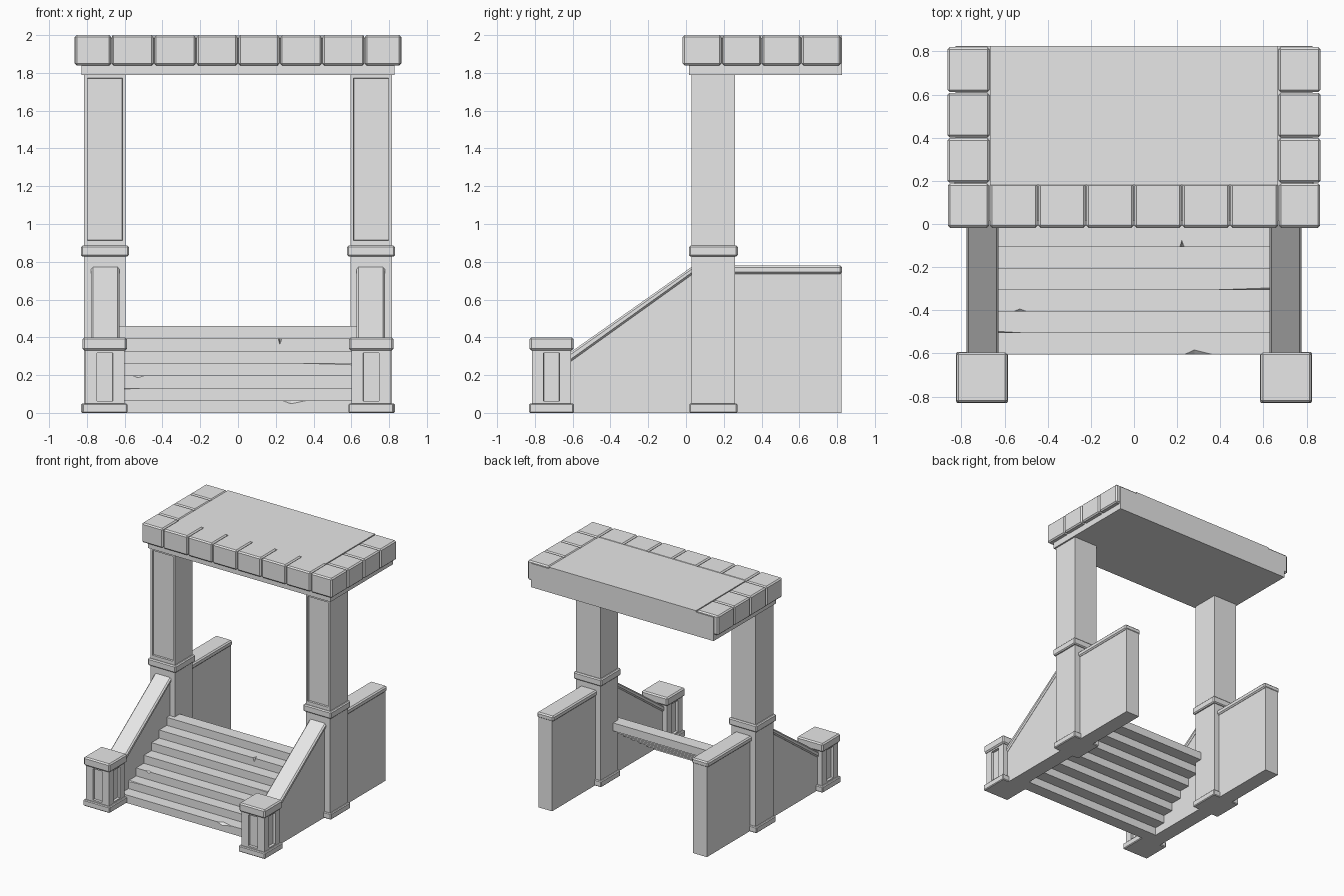
import bpy
import bmesh
from mathutils import Vector

if "Cube" in bpy.data.objects:
    bpy.data.objects.remove(bpy.data.objects["Cube"], do_unlink=True)

stone = bpy.data.materials.new("grey stone")
stone.use_nodes = True
grey = (0.8, 0.8, 0.8, 1)
stone.diffuse_color = grey
stone.node_tree.nodes["Principled BSDF"].inputs["Base Color"].default_value = grey


def finish(name, bm, bevel=0):
    bmesh.ops.recalc_face_normals(bm, faces=bm.faces)
    mesh = bpy.data.meshes.new(name)
    bm.to_mesh(mesh)
    bm.free()
    mesh.materials.append(stone)
    ob = bpy.data.objects.new(name, mesh)
    bpy.context.collection.objects.link(ob)
    if bevel:
        mod = ob.modifiers.new("worn edges", "BEVEL")
        mod.width = bevel
        mod.segments = 1
    return ob


def add_box(bm, x, y, z):
    verts = bmesh.ops.create_cube(bm, size=1)["verts"]
    for v in verts:
        v.co = Vector([(r[0] + r[1]) / 2 + c * (r[1] - r[0])
                       for r, c in zip((x, y, z), v.co)])


def box(name, x, y, z, bevel=0):
    bm = bmesh.new()
    add_box(bm, x, y, z)
    return finish(name, bm, bevel)


def block(name, cx, cy, hx, hy, z, bevel=0):
    return box(name, (cx - hx, cx + hx), (cy - hy, cy + hy), z, bevel)


def prism(name, profile, x, bevel=0):
    """Extrude a side profile of (y, z) points across x."""
    bm = bmesh.new()
    face = bm.faces.new([bm.verts.new((x[0], y, z)) for y, z in profile])
    new = bmesh.ops.extrude_face_region(bm, geom=[face])["geom"]
    moved = [v for v in new if isinstance(v, bmesh.types.BMVert)]
    bmesh.ops.translate(bm, verts=moved, vec=(x[1] - x[0], 0, 0))
    return finish(name, bm, bevel)


def panelled(name, cx, cy, hx, hy, z, half_width, margin, depth, front_only):
    """Box with a recessed upright panel in its side faces."""
    bm = bmesh.new()
    add_box(bm, (cx - hx, cx + hx), (cy - hy, cy + hy), z)
    bm.normal_update()
    faces = [f for f in bm.faces if abs(f.normal.z) < 0.5
             and (f.normal.y < -0.5 or not front_only)]
    for f in faces:
        n = f.normal.copy()
        side = n.cross(Vector((0, 0, 1)))
        c = f.calc_center_median()
        bmesh.ops.inset_individual(bm, faces=[f], thickness=0.01)
        for v in f.verts:
            d = v.co - c
            w = half_width if d.dot(side) > 0 else -half_width
            h = z[1] - margin if d.z > 0 else z[0] + margin
            v.co = c + side * w
            v.co.z = h
        bmesh.ops.inset_individual(bm, faces=[f], thickness=0.002, depth=-depth)
    return finish(name, bm)


# Columns, newels and side walls, repeated on both sides
for side, s in (("left", 1), ("right", -1)):
    cx = s * 0.705
    cy = 0.145
    block(side + "_column_base", cx, cy, 0.125, 0.127, (0, 0.05), 0.006)
    block(side + "_column_lower", cx, cy, 0.11, 0.115, (0.05, 0.83))
    block(side + "_column_collar", cx, cy, 0.127, 0.129, (0.827, 0.885), 0.008)
    panelled(side + "_column_upper", cx, cy, 0.11, 0.115, (0.885, 1.8),
             0.093, 0.028, 0.015, True)

    ny = -0.712
    block(side + "_newel_base", cx, ny, 0.12, 0.118, (0, 0.05), 0.006)
    panelled(side + "_newel_post", cx, ny, 0.104, 0.102, (0.05, 0.33),
             0.042, 0.012, 0.02, False)
    block(side + "_newel_cap", cx, ny, 0.118, 0.116, (0.33, 0.4), 0.01)

    wall = sorted((s * 0.64, s * 0.765))
    rail = sorted((s * 0.628, s * 0.777))
    prism(side + "_stair_wall",
          [(-0.63, 0), (0.05, 0), (0.05, 0.76), (-0.63, 0.285)], wall)
    prism(side + "_stair_rail",
          [(-0.62, 0.265), (0.05, 0.745), (0.05, 0.787), (-0.62, 0.315)], rail, 0.01)
    box(side + "_rear_wall", wall, (0.2, 0.822), (0, 0.75))
    box(side + "_rear_rail", rail, (0.2, 0.826), (0.735, 0.78), 0.01)

# Steps, open and stepped underneath
STEPS, RISE, RUN, FRONT = 7, 0.0657, 0.0995, -0.605
steps = []
for i in range(STEPS):
    y, z = FRONT + i * RUN, i * RISE
    steps.append(box("step_%d" % (i + 1), (-0.65, 0.65), (y, y + RUN + 0.004), (z, z + RISE)))


# Chips and cracks broken out of the step edges
def chip(step, x0, xm, x1, back, drop):
    y, z = FRONT + step * RUN, (step + 1) * RISE
    bm = bmesh.new()
    e = 0.003
    for p in ((x0, y - e, z + e), (x1, y - e, z + e),
              (xm, y + back, z + e), (xm, y - e, z - drop)):
        bm.verts.new(p)
    bmesh.ops.convex_hull(bm, input=bm.verts)
    cutter = finish("chip_cutter", bm)
    cutter.hide_render = True
    target = steps[step]
    mod = target.modifiers.new("chip", "BOOLEAN")
    mod.operation = "DIFFERENCE"
    mod.solver = "EXACT"
    mod.object = cutter
    bpy.context.view_layer.update()
    graph = bpy.context.evaluated_depsgraph_get()
    cut = bpy.data.meshes.new_from_object(target.evaluated_get(graph))
    target.modifiers.clear()
    target.data = cut
    bpy.data.objects.remove(cutter, do_unlink=True)


chip(0, 0.22, 0.28, 0.39, 0.025, 0.02)
chip(1, -0.66, -0.64, -0.4, 0.012, 0.01)
chip(2, -0.57, -0.53, -0.48, 0.016, 0.014)
chip(3, 0.17, 0.64, 0.66, 0.014, 0.012)
chip(5, 0.21, 0.222, 0.235, 0.035, 0.035)

# Roof slab with a flat centre panel
box("roof_slab", (-0.828, 0.828), (0.015, 0.825), (1.79, 1.985))
box("roof_panel", (-0.668, 0.668), (0.18, 0.825), (1.95, 1.997))

# Edging blocks along the front and both sides of the roof
GAP = 0.002
xs = [-0.865, -0.67, -0.445, -0.222, 0, 0.222, 0.445, 0.67, 0.865]
ys = [-0.018, 0.19, 0.4, 0.61, 0.822]
for i in range(len(xs) - 1):
    box("front_edging_%d" % (i + 1), (xs[i] + GAP, xs[i + 1] - GAP),
        (ys[0], ys[1] - GAP), (1.84, 2), 0.01)
for j in range(1, len(ys) - 1):
    for side, x in (("right", xs[:2]), ("left", xs[-2:])):
        box("%s_edging_%d" % (side, j), x, (ys[j] + GAP, ys[j + 1] - GAP), (1.84, 2), 0.01)
